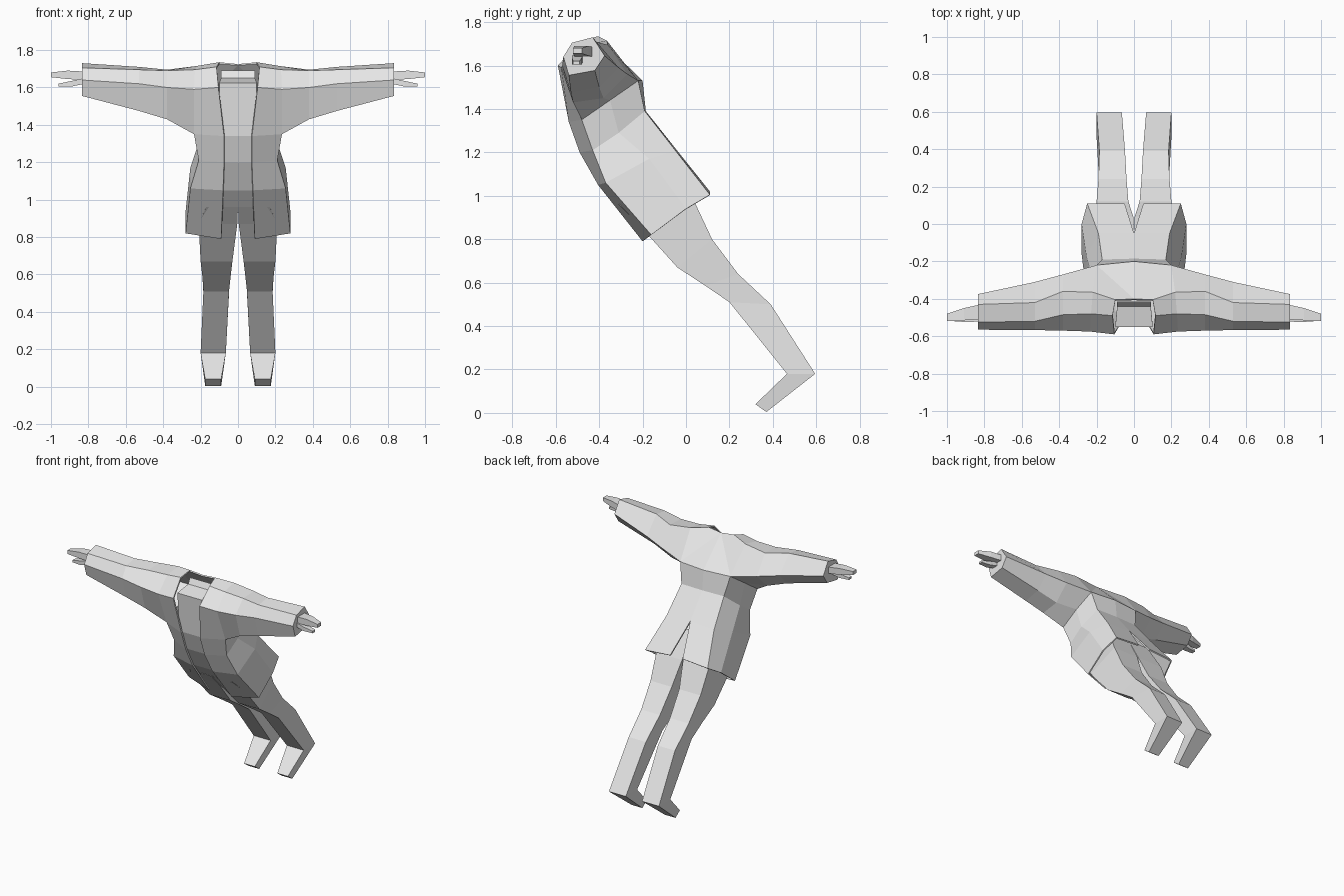
import bpy, bmesh
from mathutils import Vector

cube = bpy.data.objects.get("Cube")
if cube:
    bpy.data.objects.remove(cube, do_unlink=True)

grey = bpy.data.materials.new("plain grey")
grey.use_nodes = True
COLOUR = (0.8, 0.8, 0.8, 1)
grey.diffuse_color = COLOUR
grey.node_tree.nodes["Principled BSDF"].inputs["Base Color"].default_value = COLOUR


class Part:
    """Half of a symmetric part, built from strips of shared points."""

    def __init__(self, name):
        self.name, self.bm, self.known = name, bmesh.new(), {}

    def face(self, *points):
        verts = []
        for p in points:
            if p not in self.known:
                self.known[p] = self.bm.verts.new(p)
            if self.known[p] not in verts:
                verts.append(self.known[p])
        self.bm.faces.new(verts)

    def strip(self, a, b, closed=False):
        n = len(a)
        for i in range(n if closed else n - 1):
            j = (i + 1) % n
            self.face(a[i], a[j], b[j], b[i])

    def loft(self, rings):
        for a, b in zip(rings, rings[1:]):
            self.strip(a, b, True)
        self.face(*rings[0])
        self.face(*rings[-1])

    def finish(self, thickness=0):
        bmesh.ops.recalc_face_normals(self.bm, faces=self.bm.faces)
        self.bm.faces.ensure_lookup_table()
        # an open shell must face up and out on its first face
        if thickness and self.bm.faces[0].normal.dot(Vector((0, -.3, 1))) < 0:
            bmesh.ops.reverse_faces(self.bm, faces=self.bm.faces)
        mesh = bpy.data.meshes.new(self.name)
        self.bm.to_mesh(mesh)
        self.bm.free()
        mesh.materials.append(grey)
        obj = bpy.data.objects.new(self.name, mesh)
        bpy.context.collection.objects.link(obj)
        mirror = obj.modifiers.new("mirror", "MIRROR")
        mirror.merge_threshold = 0.001
        if thickness:
            solid = obj.modifiers.new("cloth", "SOLIDIFY")
            solid.thickness, solid.offset = thickness, -1


def ring(x, *yz):
    return [(x, y, z) for y, z in yz]


# Coat: sleeve rings run top ridge, front ridge, front, bottom, rear bottom, rear
coat = Part("coat")
front, armpit, rear_pit, rear = (.075, -.54, 1.34), (.235, -.48, 1.35), (.225, -.35, 1.44), (.2, -.22, 1.53)
shoulder = [(.22, -.365, 1.715), (.23, -.48, 1.695), (.235, -.575, 1.59), armpit, rear_pit, rear]
neck = [(.1, -.405, 1.735), (.115, -.49, 1.71), (.105, -.59, 1.6), front]
coat.strip(shoulder[:4], neck)
sleeve = [
    shoulder,
    ring(.38, (-.36, 1.695), (-.485, 1.69), (-.57, 1.6), (-.52, 1.43), (-.38, 1.45), (-.27, 1.56)),
    ring(.53, (-.42, 1.71), (-.52, 1.695), (-.567, 1.62), (-.53, 1.475), (-.4, 1.5), (-.31, 1.59)),
    ring(.835, (-.43, 1.73), (-.525, 1.705), (-.565, 1.64), (-.54, 1.555), (-.42, 1.577), (-.375, 1.645)),
]
for a, b in zip(sleeve, sleeve[1:]):
    coat.strip(a, b, True)
coat.face(*sleeve[-1])

# Coat body: front edge, front side, side, back side, centre back
chest = [front, armpit, rear_pit, rear, (0, -.2, 1.53)]
waist = [(.075, -.49, 1.2), (.21, -.43, 1.21), (.215, -.31, 1.29), (.17, -.19, 1.39), (0, -.185, 1.39)]
hips = [(.08, -.405, 1.05), (.255, -.37, 1.06), (.255, -.17, 1.17), (.19, -.05, 1.21), (0, -.05, 1.22)]
hem = [(.09, -.2, .79), (.28, -.16, .82), (.28, 0, .94), (.25, .11, 1.005), (.05, .11, 1.02)]
for a, b in zip([chest, waist, hips], [waist, hips, hem]):
    coat.strip(a, b)
nape = (0, -.4, 1.725)
coat.face(nape, neck[0], shoulder[0], rear)
coat.face(nape, rear, chest[-1])
coat.finish(.01)

# Shirt: a recessed front panel with a neckline ledge and inner collar
shirt = Part("shirt")
profile = [(.09, -.42, 1.69), (.09, -.44, 1.65), (.1, -.55, 1.625), (.1, -.525, 1.34),
           (.1, -.475, 1.2), (.1, -.39, 1.05), (.1, -.29, .94)]
for (w, y, z), (v, b, c) in zip(profile, profile[1:]):
    shirt.face((0, y, z), (w, y, z), (v, b, c), (0, b, c))
shirt.finish(.005)


# Legs: each ring gives front and back (y, z) with its inner and outer x
def quad_ring(inner, outer, fore, aft):
    return [(inner, *fore), (outer, *fore), (outer, *aft), (inner, *aft)]


leg = Part("legs")
leg.loft([
    quad_ring(0, .17, (-.31, .96), (-.06, 1.15)),
    quad_ring(.004, .21, (-.22, .87), (.04, .97)),
    quad_ring(.03, .2, (-.04, .67), (.12, .8)),
    quad_ring(.04, .19, (.09, .585), (.24, .64)),
    quad_ring(.048, .185, (.2, .51), (.39, .5)),
    quad_ring(.065, .2, (.465, .18), (.595, .18)),
    quad_ring(.09, .175, (.32, .04), (.37, .004)),
])
leg.finish()

# Hands: wrist tapering into flat fingers, with a lower thumb
hand = Part("hands")


def box_ring(x, y0, y1, z0, z1):
    return ring(x, (y0, z0), (y1, z0), (y1, z1), (y0, z1))


hand.loft([box_ring(.82, -.51, -.43, 1.64, 1.685), box_ring(.91, -.515, -.45, 1.645, 1.69),
           box_ring(1, -.52, -.48, 1.655, 1.68)])
hand.loft([box_ring(.82, -.52, -.475, 1.62, 1.65), box_ring(.89, -.525, -.48, 1.605, 1.635),
           box_ring(.96, -.52, -.49, 1.605, 1.62)])
hand.finish()
